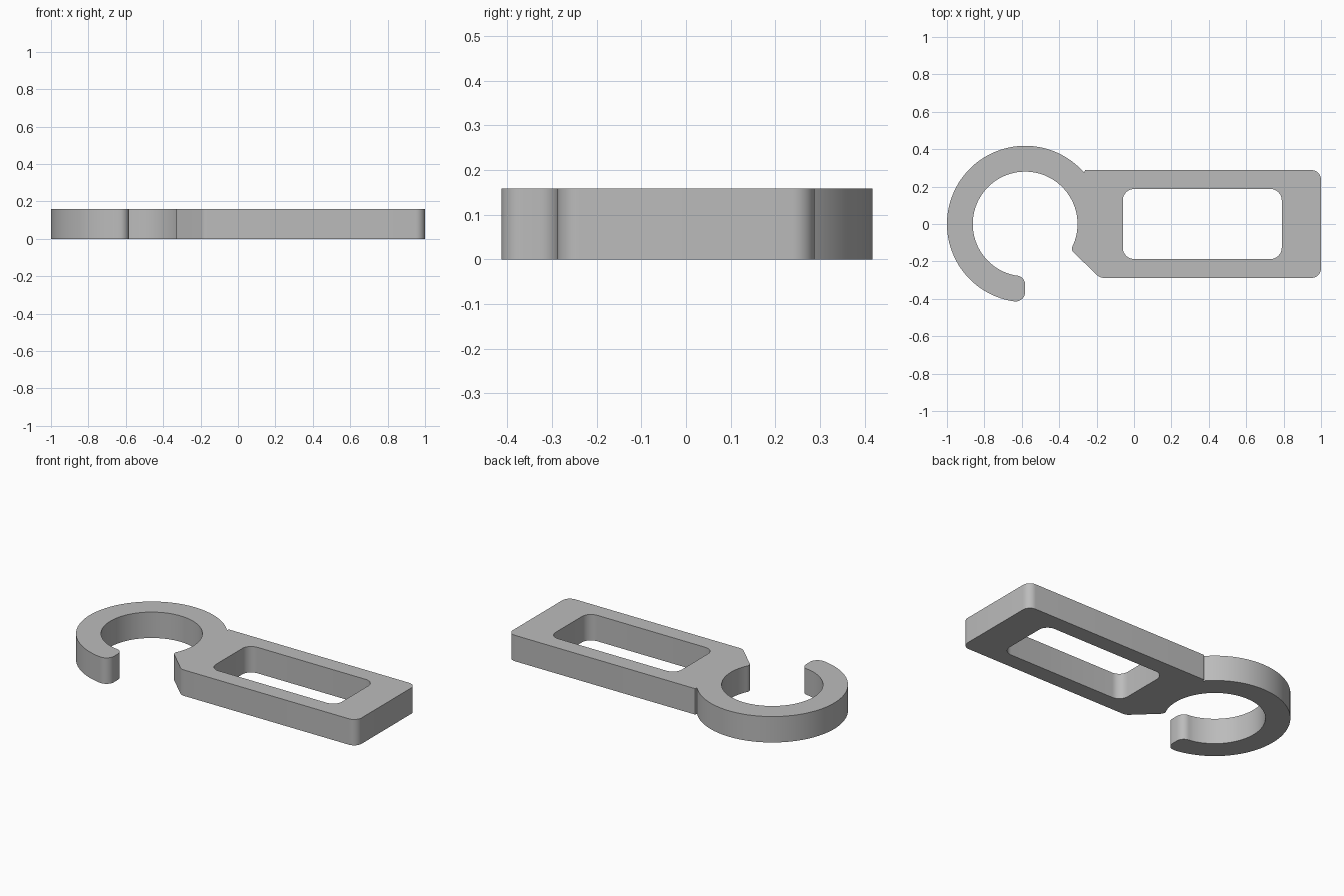
import bpy, bmesh, math
from mathutils import Vector

cube = bpy.data.objects.get("Cube")
if cube:
    bpy.data.objects.remove(cube, do_unlink=True)

THICK = 0.158
CENTRE = Vector((-0.582, 0))
OUTER, INNER = 0.418, 0.28


def arc(centre, radius, start, end, steps):
    """Points along an arc, angles in degrees."""
    angles = [math.radians(start + (end - start) * i / steps) for i in range(steps + 1)]
    return [centre + radius * Vector((math.cos(a), math.sin(a))) for a in angles]


def rounded(corners, steps=8):
    """Replace each (point, radius) corner by a tangent arc."""
    result = []
    for i, (p, r) in enumerate(corners):
        if r == 0:
            result.append(p)
            continue
        u = (corners[i - 1][0] - p).normalized()
        v = (corners[(i + 1) % len(corners)][0] - p).normalized()
        half = u.angle(v) / 2
        c = p + (u + v).normalized() * (r / math.sin(half))
        a = p + u * (r / math.tan(half)) - c
        b = p + v * (r / math.tan(half)) - c
        sweep = math.atan2(a.x * b.y - a.y * b.x, a.dot(b))
        base = math.atan2(a.y, a.x)
        for k in range(steps + 1):
            t = base + sweep * k / steps
            result.append(c + r * Vector((math.cos(t), math.sin(t))))
    return result


def corner(x, y, r=0):
    return (Vector((x, y)), r)


# Outline: hook outside, rounded tip, hook inside, chamfered lip, handle
outline = [(p, 0) for p in arc(CENTRE, OUTER, 41, 261, 72)]
outline += [corner(-0.582, -0.418, 0.05), corner(-0.582, -0.28, 0.05)]
outline += [(p, 0) for p in arc(CENTRE, INNER, 258, -22, 90)]
outline += [corner(-0.338, -0.138, 0.03), corner(-0.182, -0.288, 0.05),
            corner(1, -0.288, 0.05), corner(1, 0.288, 0.05), corner(-0.262, 0.288)]

# Rounded window in the handle
window = [corner(x, y, 0.06) for x, y in
          ((-0.06, -0.187), (0.79, -0.187), (0.79, 0.187), (-0.06, 0.187))]

# Fill the outline around the window and extrude to a solid
bm = bmesh.new()
for loop in (rounded(outline), rounded(window)):
    verts = [bm.verts.new((p.x, p.y, 0)) for p in loop]
    for i, v in enumerate(verts):
        bm.edges.new((verts[i - 1], v))
bmesh.ops.triangle_fill(bm, use_beauty=True, use_dissolve=False, edges=bm.edges[:])
top = bmesh.ops.extrude_face_region(bm, geom=bm.faces[:], use_keep_orig=True)
bmesh.ops.translate(bm, vec=(0, 0, THICK),
                    verts=[g for g in top["geom"] if isinstance(g, bmesh.types.BMVert)])
bmesh.ops.recalc_face_normals(bm, faces=bm.faces[:])

mesh = bpy.data.meshes.new("hook_with_handle")
bm.to_mesh(mesh)
bm.free()
hook = bpy.data.objects.new("hook_with_handle", mesh)
bpy.context.collection.objects.link(hook)

# Plain grey
grey = bpy.data.materials.new("grey")
grey.use_nodes = True
colour = (0.5, 0.5, 0.5, 1)
grey.diffuse_color = colour
grey.node_tree.nodes["Principled BSDF"].inputs["Base Color"].default_value = colour
mesh.materials.append(grey)

bpy.ops.object.select_all(action="DESELECT")
hook.select_set(True)
bpy.context.view_layer.objects.active = hook
bpy.ops.object.shade_smooth_by_angle(angle=math.radians(30))
